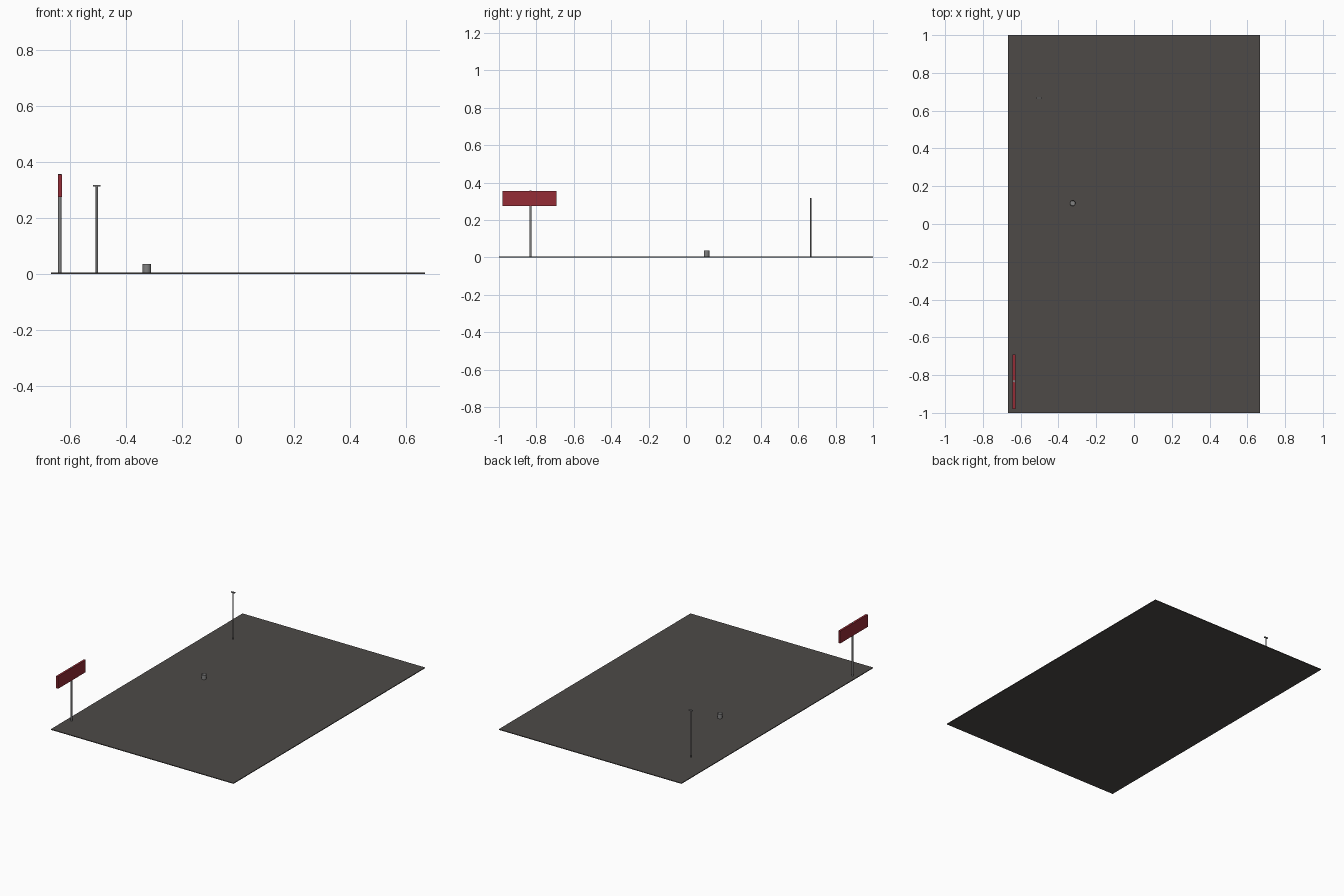
import bpy
import bmesh
from mathutils import Matrix, Vector

cube = bpy.data.objects.get("Cube")
if cube:
    bpy.data.objects.remove(cube)


def material(name, rgb):
    m = bpy.data.materials.new(name)
    m.use_nodes = True
    m.diffuse_color = (*rgb, 1)
    m.node_tree.nodes["Principled BSDF"].inputs["Base Color"].default_value = (*rgb, 1)
    return m


asphalt = material("asphalt", (0.075, 0.068, 0.064))
metal = material("grey metal", (0.22, 0.22, 0.22))
red = material("sign red", (0.3, 0.025, 0.037))


def finish(name, bm, mat):
    bmesh.ops.recalc_face_normals(bm, faces=bm.faces)
    mesh = bpy.data.meshes.new(name)
    bm.to_mesh(mesh)
    bm.free()
    mesh.materials.append(mat)
    obj = bpy.data.objects.new(name, mesh)
    bpy.context.collection.objects.link(obj)
    return obj


def box(name, low, high, mat):
    low, high = Vector(low), Vector(high)
    bm = bmesh.new()
    bmesh.ops.create_cube(bm, size=1, matrix=Matrix.Translation((low + high) / 2)
                          @ Matrix.Diagonal((*(high - low), 1)))
    return finish(name, bm, mat)


def cylinder(name, x, y, bottom, top, radius, mat, sides=16, wall=0):
    bm = bmesh.new()
    bmesh.ops.create_cone(bm, cap_ends=True, segments=sides, radius1=radius, radius2=radius,
                          depth=top - bottom,
                          matrix=Matrix.Translation((x, y, (top + bottom) / 2)))
    if wall:
        # Hollow the top into an open container
        lid = max(bm.faces, key=lambda f: f.calc_center_median().z)
        bmesh.ops.inset_region(bm, faces=[lid], thickness=wall)
        bmesh.ops.translate(bm, verts=lid.verts, vec=(0, 0, (bottom - top) * 0.85))
    for f in bm.faces:
        f.smooth = len(f.verts) == 4
    for e in bm.edges:
        e.smooth = e.calc_face_angle(0) < 0.7
    return finish(name, bm, mat)


# Paved lot
GROUND = 0.005
box("ground_slab", (-0.667, -1, 0), (0.667, 1, GROUND), asphalt)

# Roadside sign
cylinder("sign_post", -0.635, -0.832, GROUND, 0.357, 0.006, metal)
box("sign_board", (-0.642, -0.98, 0.274), (-0.628, -0.692, 0.355), red)

# Street lamp with a short crossbar
cylinder("lamp_post", -0.503, 0.667, GROUND, 0.314, 0.004, metal)
box("lamp_crossbar", (-0.516, 0.662, 0.312), (-0.490, 0.672, 0.318), metal)

# Open litter bin
cylinder("litter_bin", -0.325, 0.11, GROUND, 0.036, 0.015, metal, wall=0.002)
